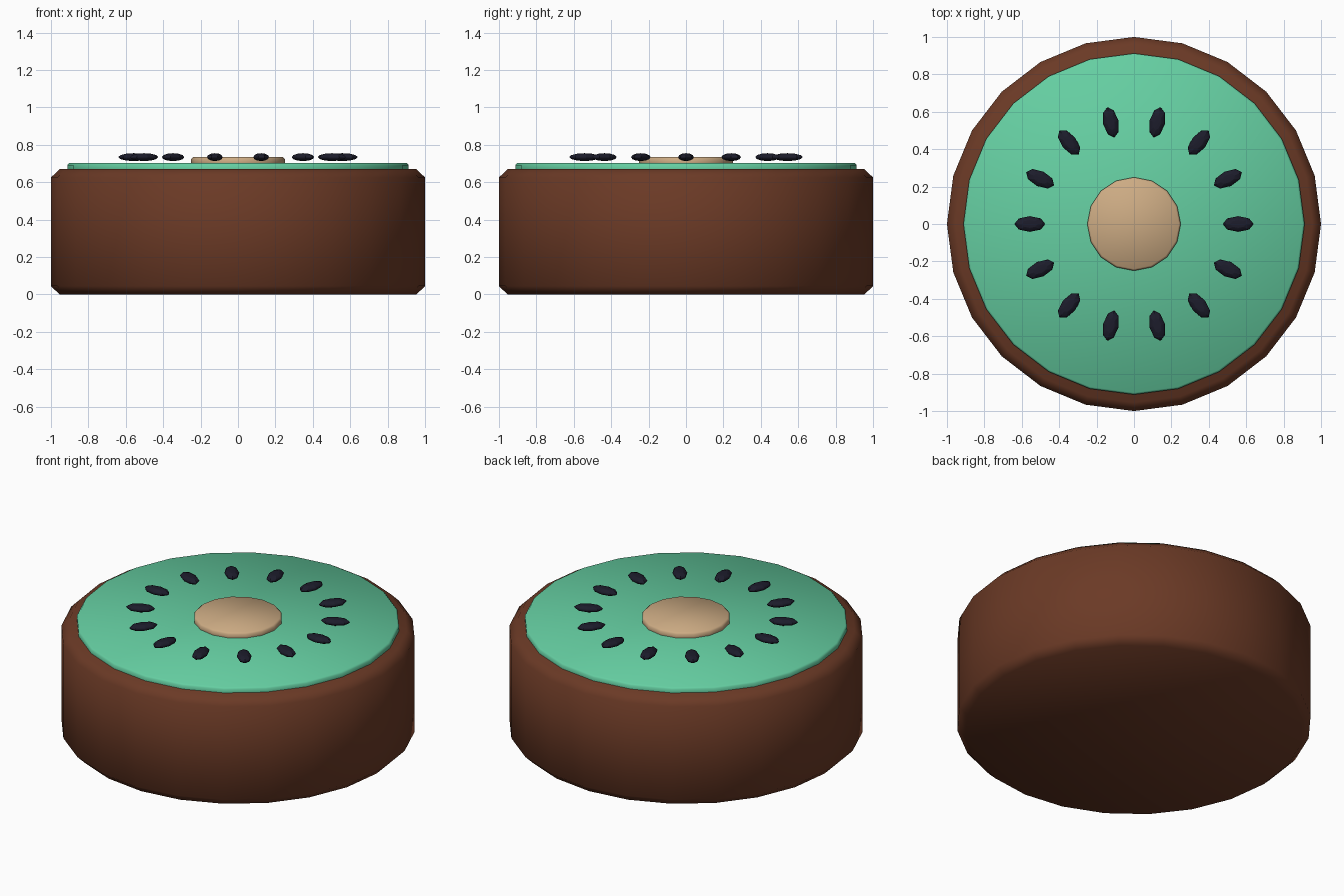
import bpy, math

if "Cube" in bpy.data.objects:
    bpy.data.objects.remove(bpy.data.objects["Cube"])


def material(name, rgb):
    m = bpy.data.materials.new(name)
    m.diffuse_color = (*rgb, 1)
    m.use_nodes = True
    m.node_tree.nodes["Principled BSDF"].inputs["Base Color"].default_value = m.diffuse_color
    return m


brown = material("brown skin", (0.147, 0.042, 0.019))
green = material("green flesh", (0.13, 0.62, 0.36))
tan = material("tan core", (0.61, 0.41, 0.23))
black = material("black seed", (0.0116, 0.0116, 0.024))


def disc(name, radius, z0, z1, sides, bevel, mat):
    bpy.ops.mesh.primitive_cylinder_add(vertices=sides, radius=radius, depth=z1 - z0,
                                        location=(0, 0, (z0 + z1) / 2))
    ob = bpy.context.object
    ob.name = name
    ob.data.materials.append(mat)
    mod = ob.modifiers.new("bevel", 'BEVEL')
    mod.width = bevel
    mod.segments = 1
    mod.limit_method = 'ANGLE'
    mod.angle_limit = math.radians(40)
    bpy.ops.object.modifier_apply(modifier="bevel")
    bpy.ops.object.shade_smooth_by_angle(angle=math.radians(50))
    return ob


# Stacked round layers: skin body, flesh plate, core
disc("skin", 1.0, 0, 0.67, 24, 0.045, brown)
disc("flesh", 0.912, 0.64, 0.702, 24, 0.01, green)
disc("core", 0.25, 0.68, 0.735, 16, 0.01, tan)

# Ring of flattened seeds pointing outward
N = 14
for i in range(N):
    a = 2 * math.pi * i / N
    bpy.ops.mesh.primitive_uv_sphere_add(segments=8, ring_count=6, radius=1,
                                         location=(0.557 * math.cos(a), 0.557 * math.sin(a), 0.734),
                                         rotation=(0, 0, a))
    seed = bpy.context.object
    seed.name = f"seed_{i + 1}"
    seed.scale = (0.083, 0.042, 0.021)
    seed.data.materials.append(black)
    bpy.ops.object.shade_smooth_by_angle(angle=math.radians(30))
